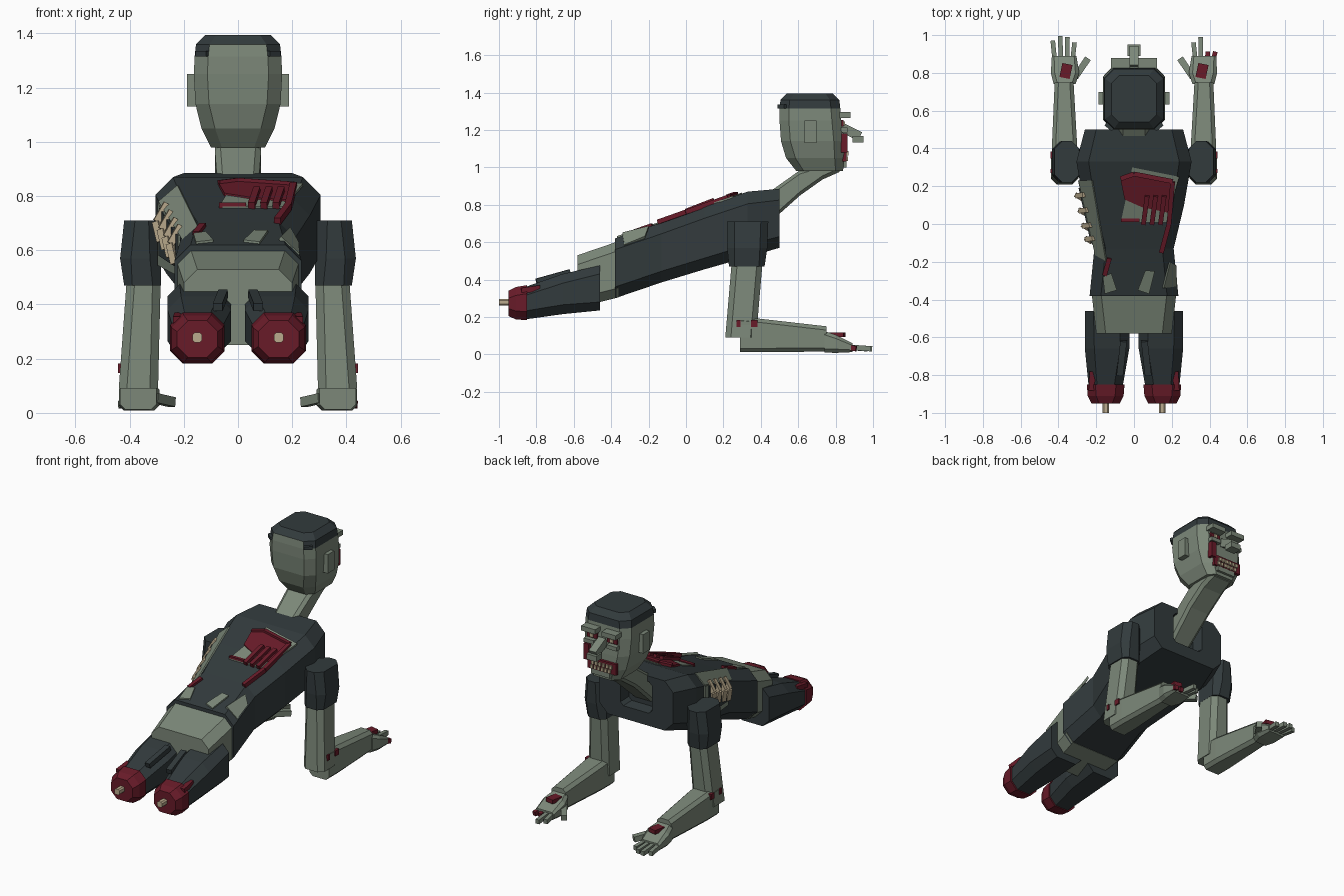
import bpy, bmesh, math
from mathutils import Vector, Matrix


def material(name, rgb):
    m = bpy.data.materials.new(name)
    m.diffuse_color = (*rgb, 1)
    return m


SKIN = material("grey_green_skin", (0.20, 0.245, 0.19))
CLOTH = material("dark_cloth", (0.032, 0.043, 0.046))
RED = material("wound_red", (0.14, 0.011, 0.022))
BONE = material("bone", (0.50, 0.41, 0.27))


def finish(name, bm, mat):
    bmesh.ops.recalc_face_normals(bm, faces=bm.faces)
    me = bpy.data.meshes.new(name)
    bm.to_mesh(me)
    bm.free()
    me.materials.append(mat)
    ob = bpy.data.objects.new(name, me)
    bpy.context.collection.objects.link(ob)
    return ob


def loft(name, mat, axis, sections, mirror=1):
    """Chamfered rectangles (t, a0, a1, b0, b1, chamfer) joined along an axis."""
    bm = bmesh.new()
    rings = []
    for t, a0, a1, b0, b1, c in sections:
        ab = [(a0 + c, b0), (a1 - c, b0), (a1, b0 + c), (a1, b1 - c),
              (a1 - c, b1), (a0 + c, b1), (a0, b1 - c), (a0, b0 + c)]
        rings.append([bm.verts.new((a * mirror, t, b) if axis == "y" else (a * mirror, b, t))
                      for a, b in ab])
    for r, q in zip(rings, rings[1:]):
        for i in range(8):
            j = (i + 1) % 8
            bm.faces.new((r[i], r[j], q[j], q[i]))
    bm.faces.new(rings[0])
    bm.faces.new(rings[-1])
    return finish(name, bm, mat)


def box(name, mat, center, size, rot=None):
    bm = bmesh.new()
    bmesh.ops.create_cube(bm, size=1)
    m = Matrix.Translation(center) @ (rot or Matrix()) @ Matrix.Diagonal((*size, 1))
    bm.transform(m)
    return finish(name, bm, mat)


def rod(name, mat, p, q, w, h=None):
    p, q = Vector(p), Vector(q)
    rot = (q - p).to_track_quat("Y", "Z").to_matrix().to_4x4()
    return box(name, mat, (p + q) / 2, (w, (q - p).length, h or w), rot)


def plate(name, mat, pts, offset):
    bm = bmesh.new()
    low = [bm.verts.new(p) for p in pts]
    high = [bm.verts.new(Vector(p) + Vector(offset)) for p in pts]
    bm.faces.new(low)
    bm.faces.new(high)
    for i in range(len(pts)):
        j = (i + 1) % len(pts)
        bm.faces.new((low[i], low[j], high[j], high[i]))
    return finish(name, bm, mat)


def back_z(y):
    return 0.87 + (y - 0.33) * 0.355


def back_plate(name, mat, xy, h):
    return plate(name, mat, [(x, y, back_z(y) - 0.004) for x, y in xy], (0, 0, h + 0.004))


# Torso with a collar recess, and bare pelvis
loft("shirt_torso", CLOTH, "y", [
    (-0.38, -0.235, 0.235, 0.30, 0.62, 0.06), (-0.13, -0.21, 0.21, 0.385, 0.705, 0.06),
    (0.10, -0.265, 0.265, 0.455, 0.788, 0.06), (0.33, -0.305, 0.305, 0.52, 0.87, 0.065),
    (0.50, -0.26, 0.26, 0.57, 0.885, 0.06), (0.50, -0.11, 0.11, 0.65, 0.85, 0.02),
    (0.43, -0.10, 0.10, 0.66, 0.84, 0.02)])
loft("pelvis", SKIN, "y", [(-0.58, -0.20, 0.20, 0.25, 0.53, 0.05),
                           (-0.36, -0.225, 0.225, 0.305, 0.605, 0.05)])

# Neck and head
loft("neck", SKIN, "y", [(0.42, -0.075, 0.075, 0.68, 0.85, 0.02),
                         (0.61, -0.085, 0.085, 0.85, 0.985, 0.02),
                         (0.73, -0.085, 0.085, 0.935, 1.02, 0.02),
                         (0.82, -0.08, 0.08, 0.975, 1.03, 0.02)])
head = loft("head", SKIN, "z", [
    (0.98, -0.10, 0.10, 0.59, 0.84, 0.04), (1.05, -0.135, 0.135, 0.535, 0.845, 0.05),
    (1.14, -0.157, 0.157, 0.508, 0.84, 0.05), (1.25, -0.163, 0.163, 0.50, 0.83, 0.05),
    (1.315, -0.16, 0.16, 0.50, 0.825, 0.05), (1.36, -0.155, 0.155, 0.505, 0.82, 0.05),
    (1.395, -0.12, 0.12, 0.54, 0.785, 0.04)])
head.data.materials.append(CLOTH)
for f in head.data.polygons:    # hair on the crown, the back stays bare
    f.material_index = int(f.center.z > 1.32 and f.normal.y > -0.8)
for s in (1, -1):
    box("ear", SKIN, (s * 0.17, 0.665, 1.19), (0.035, 0.065, 0.12))
    box("hair_tuft", CLOTH, (s * 0.128, 0.518, 1.325), (0.05, 0.03, 0.02), Matrix.Rotation(s * 0.7, 4, "Z"))
    box("brow", SKIN, (s * 0.072, 0.85, 1.28), (0.10, 0.06, 0.03))
    box("eye_socket", RED, (s * 0.07, 0.833, 1.235), (0.07, 0.016, 0.035))
    box("eye", BONE, (s * 0.07, 0.842, 1.235), (0.022, 0.016, 0.022))
    box("cheek_bone", SKIN, (s * 0.08, 0.845, 1.20), (0.07, 0.035, 0.025))
rod("nose", SKIN, (0, 0.83, 1.215), (0, 0.93, 1.165), 0.05, 0.05)
box("nose_tip", SKIN, (0, 0.92, 1.15), (0.07, 0.06, 0.035))
box("torn_cheek", RED, (0.098, 0.845, 1.13), (0.035, 0.035, 0.10))
box("mouth", RED, (-0.01, 0.848, 1.065), (0.20, 0.02, 0.07))
box("lower_lip", SKIN, (0, 0.845, 1.015), (0.13, 0.025, 0.03))
for i in range(6):
    box("upper_tooth", BONE, (-0.075 + i * 0.025, 0.86, 1.075), (0.017, 0.016, 0.022))
    box("lower_tooth", BONE, (-0.065 + i * 0.025, 0.858, 1.046), (0.017, 0.016, 0.022))

for s in (1, -1):
    # Thighs ending in stumps
    loft("trouser_leg", CLOTH, "y", [
        (-0.46, 0.025, 0.26, 0.235, 0.475, 0.045), (-0.66, 0.025, 0.26, 0.215, 0.43, 0.05),
        (-0.86, 0.06, 0.24, 0.187, 0.36, 0.045)], s)
    loft("stump", RED, "y", [
        (-0.85, 0.05, 0.25, 0.183, 0.37, 0.045), (-0.91, 0.055, 0.245, 0.187, 0.36, 0.045),
        (-0.95, 0.075, 0.225, 0.205, 0.34, 0.04)], s)
    loft("stump_bone", BONE, "y", [(-0.94, 0.132, 0.168, 0.26, 0.296, 0.008),
                                   (-1.0, 0.132, 0.168, 0.26, 0.296, 0.008)], s)
    rod("trouser_flap", CLOTH, (s * 0.055, -0.62, 0.44), (s * 0.075, -0.80, 0.39), 0.035, 0.03)
    rod("blood_run", RED, (s * 0.22, -0.78, 0.355), (s * 0.225, -0.88, 0.34), 0.03, 0.03)

    # Sleeves and arms
    loft("sleeve", CLOTH, "z", [
        (0.47, 0.285, 0.42, 0.23, 0.42, 0.03), (0.57, 0.285, 0.435, 0.22, 0.435, 0.04),
        (0.71, 0.29, 0.42, 0.22, 0.44, 0.04)], s)
    loft("upper_arm", SKIN, "z", [(0.09, 0.295, 0.44, 0.21, 0.375, 0.03),
                                  (0.50, 0.285, 0.41, 0.245, 0.41, 0.03)], s)
    loft("forearm", SKIN, "y", [
        (0.29, 0.30, 0.435, 0.012, 0.20, 0.02), (0.40, 0.30, 0.435, 0.012, 0.19, 0.02),
        (0.75, 0.32, 0.42, 0.015, 0.15, 0.02)], s)
    loft("palm", SKIN, "y", [(0.74, 0.31, 0.425, 0.01, 0.125, 0.02),
                             (0.80, 0.29, 0.44, 0.008, 0.105, 0.02),
                             (0.89, 0.305, 0.435, 0.012, 0.06, 0.012)], s)
    rod("thumb", SKIN, (s * 0.31, 0.78, 0.055), (s * 0.245, 0.875, 0.04), 0.035, 0.035)
    box("hand_wound", RED, (s * 0.36, 0.81, 0.105), (0.055, 0.075, 0.025), Matrix.Rotation(-0.2, 4, "Z"))
    box("elbow_wound", RED, (s * 0.432, 0.365, 0.165), (0.022, 0.035, 0.035))
    box("elbow_wound_small", RED, (s * 0.436, 0.28, 0.165), (0.012, 0.022, 0.035))

    # Fingers, two torn off on one hand
    for x, tip, y in ((0.325, 0.315, 0.96), (0.355, 0.352, 0.988), (0.388, 0.39, 0.995), (0.42, 0.43, 0.97)):
        torn = s > 0 and x > 0.37
        rod("finger", RED if torn else SKIN, (s * x, 0.87, 0.038),
            (s * tip, 0.91 if torn else y, 0.03), 0.024, 0.028)

# Open wound on the back
back_plate("back_skin_patch", SKIN, [(-0.07, 0.01), (0.17, 0.01), (0.24, 0.25), (-0.01, 0.30), (-0.02, 0.24)], 0.006)
back_plate("back_wound", RED, [(-0.05, 0.13), (0.04, 0.09), (0.18, 0.06), (0.205, 0.23), (0.0, 0.27), (-0.07, 0.23)], 0.012)
edge = [(-0.07, 0.24), (0.0, 0.265), (0.205, 0.225), (0.185, 0.0), (0.145, -0.15)]
for a, b in zip(edge, edge[1:]):
    rod("wound_rim", RED, (*a, back_z(a[1]) + 0.008), (*b, back_z(b[1]) + 0.008), 0.025, 0.025)
for x in (0.05, 0.095, 0.14):
    rod("exposed_rib", RED, (x, 0.0, back_z(0) + 0.01), (x + 0.02, 0.15, back_z(0.15) + 0.015), 0.025, 0.03)
rod("wound_lower_rim", RED, (-0.07, 0.02, back_z(0.02) + 0.006), (0.03, 0.02, back_z(0.02) + 0.006), 0.02)

# Tears along the shirt hem
back_plate("hem_tear", SKIN, [(-0.155, -0.37), (-0.09, -0.35), (-0.12, -0.26), (-0.165, -0.28)], 0.01)
back_plate("hem_tear", SKIN, [(0.02, -0.35), (0.08, -0.37), (0.11, -0.25), (0.06, -0.245)], 0.01)
plate("hem_tear", SKIN, [(0.15, -0.34, 0.64), (0.22, -0.33, 0.575), (0.216, -0.22, 0.62), (0.185, -0.20, 0.675)], (0.008, 0, 0.012))
rod("scratch", RED, (-0.155, -0.27, back_z(-0.27)), (-0.13, -0.18, back_z(-0.18)), 0.025)


# Torn flank with exposed ribs
def flank_x(y):
    return -0.215 - (y + 0.1) * 0.222


def flank(y, z, out=0.0):
    return (flank_x(y) - out, y, back_z(y) + z)


plate("flank_skin", SKIN, [flank(0.23, -0.29), flank(0.23, -0.06), flank(-0.11, -0.06), flank(-0.11, -0.21)], (-0.008, 0, 0))
plate("flank_skin_upper", SKIN, [flank(0.23, -0.06), (flank_x(0.23) + 0.07, 0.23, back_z(0.23)),
      (flank_x(-0.2) + 0.05, -0.2, back_z(-0.2)), flank(-0.18, -0.06)], (-0.006, 0, 0.006))
plate("flank_hollow", CLOTH, [flank(0.19, -0.24), flank(0.18, -0.06), flank(-0.10, -0.06), flank(-0.10, -0.18)], (-0.014, 0, 0))
for y in (0.14, 0.06, -0.02, -0.09):
    a, b, c = flank(y, -0.17, 0.015), flank(y + 0.01, -0.10, 0.03), flank(y + 0.015, -0.035, -0.01)
    rod("flank_rib", BONE, a, b, 0.026)
    rod("flank_rib_top", BONE, b, c, 0.026)
